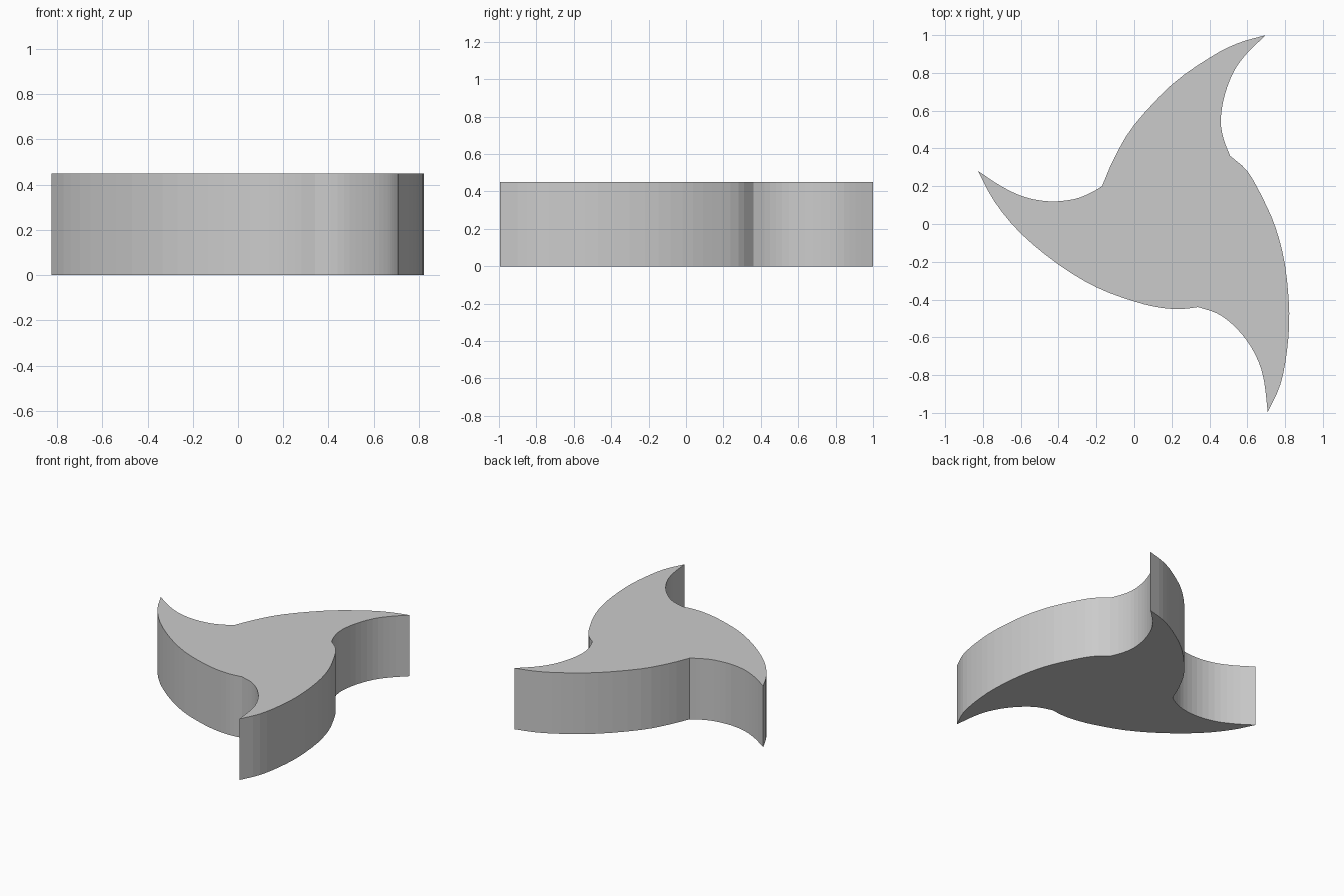
import bpy, bmesh
from mathutils import Vector

if "Cube" in bpy.data.objects:
    bpy.data.objects.remove(bpy.data.objects["Cube"])

HEIGHT = 0.45
STEPS = 3  # facets between neighbouring profile points

# Six curved edges, meeting at three sharp tips and three inner corners
tip_back, tip_left, tip_front = (0.698, 1.0), (-0.825, 0.28), (0.708, -0.995)
notch_left, notch_right, notch_front = (-0.17, 0.20), (0.51, 0.36), (0.34, -0.44)
edges = [
    [notch_left, (-0.105, 0.35), (0, 0.525), (0.2, 0.737), (0.4, 0.88), (0.55, 0.957), tip_back],
    [tip_back, (0.60, 0.905), (0.53, 0.81), (0.48, 0.68), (0.46, 0.55), (0.475, 0.45), notch_right],
    [notch_right, (0.60, 0.28), (0.68, 0.14), (0.75, -0.02), (0.80, -0.22),
     (0.822, -0.47), (0.81, -0.67), (0.775, -0.85), tip_front],
    [tip_front, (0.69, -0.84), (0.66, -0.73), (0.60, -0.62), (0.52, -0.53), (0.44, -0.473), notch_front],
    [notch_front, (0.25, -0.45), (0.14, -0.443), (0, -0.41), (-0.2, -0.335),
     (-0.4, -0.215), (-0.6, -0.05), (-0.74, 0.12), tip_left],
    [tip_left, (-0.70, 0.198), (-0.58, 0.143), (-0.45, 0.12), (-0.32, 0.131), (-0.23, 0.165), notch_left],
]


def smooth_edge(points):
    """Spline through the points, leaving out the final one."""
    p = [Vector(q) for q in points]
    p = [2 * p[0] - p[1]] + p + [2 * p[-1] - p[-2]]
    out = []
    for a, b, c, d in zip(p, p[1:], p[2:], p[3:]):
        for i in range(STEPS):
            t = i / STEPS
            out.append(0.5 * (2 * b + (c - a) * t + (2 * a - 5 * b + 4 * c - d) * t ** 2
                              + (3 * b - a - 3 * c + d) * t ** 3))
    return out


# Three-armed swirl plate, extruded straight up
outline = [v for e in edges for v in smooth_edge(e)]
bm = bmesh.new()
base = bm.faces.new([bm.verts.new((v.x, v.y, 0)) for v in outline])
top = bmesh.ops.extrude_face_region(bm, geom=[base], use_keep_orig=True)
bmesh.ops.translate(bm, vec=(0, 0, HEIGHT),
                    verts=[g for g in top["geom"] if isinstance(g, bmesh.types.BMVert)])
bmesh.ops.recalc_face_normals(bm, faces=bm.faces[:])
mesh = bpy.data.meshes.new("swirl_plate")
bm.to_mesh(mesh)
bm.free()
plate = bpy.data.objects.new("swirl_plate", mesh)
bpy.context.collection.objects.link(plate)
